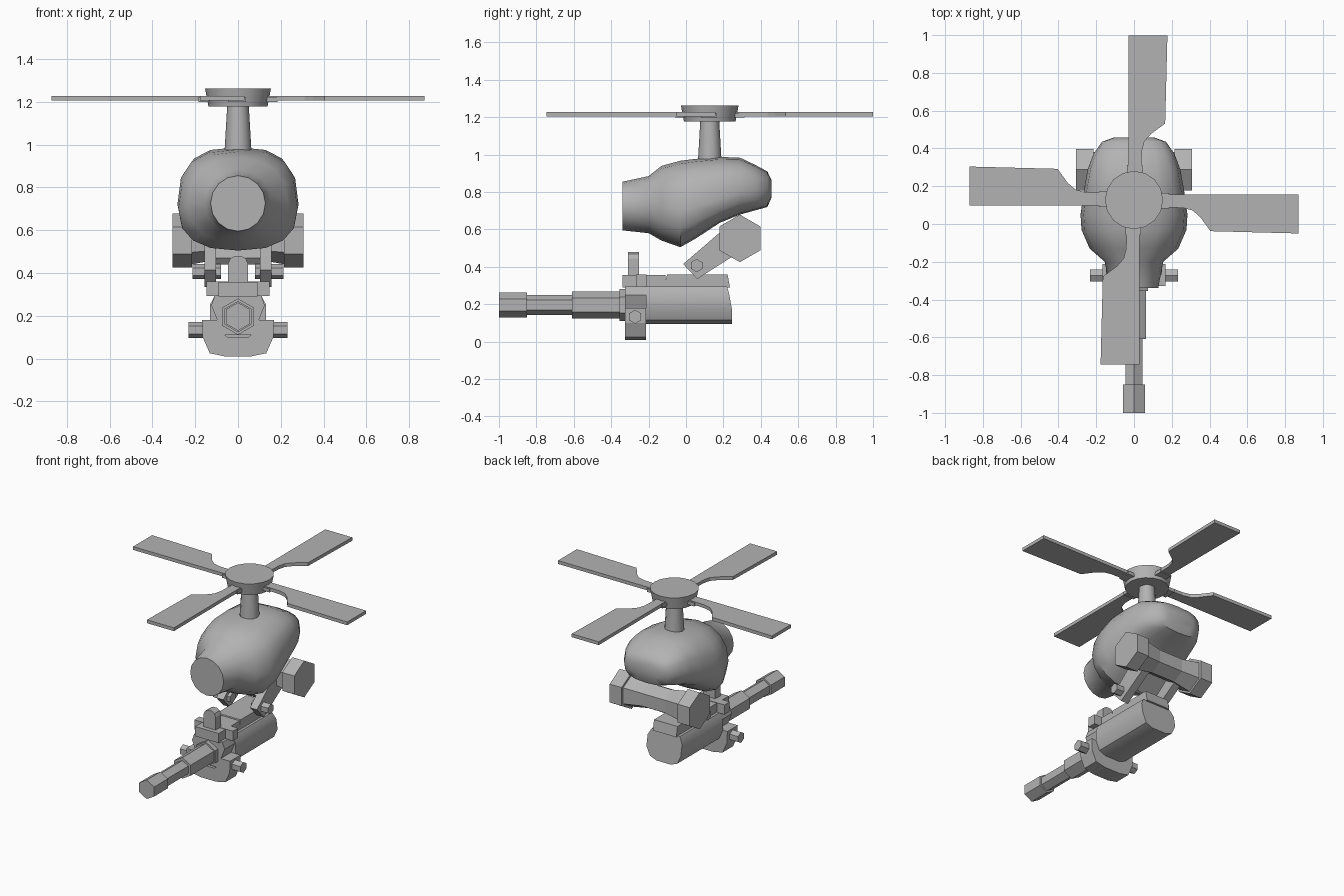
import bpy, bmesh, math
from mathutils import Matrix

if "Cube" in bpy.data.objects:
    bpy.data.objects.remove(bpy.data.objects["Cube"])

grey = bpy.data.materials.new("matte_grey")
grey.diffuse_color = (0.45, 0.45, 0.45, 1)
grey.use_nodes = True
grey.node_tree.nodes["Principled BSDF"].inputs["Base Color"].default_value = grey.diffuse_color


def loft(name, rings, smooth=None):
    """Skin closed rings of equal length and cap both ends."""
    bm = bmesh.new()
    vr = [[bm.verts.new(p) for p in r] for r in rings]
    n = len(vr[0])
    for a, b in zip(vr, vr[1:]):
        for i in range(n):
            j = (i + 1) % n
            bm.faces.new((a[i], a[j], b[j], b[i]))
    bm.faces.new(vr[0])
    bm.faces.new(vr[-1])
    bmesh.ops.recalc_face_normals(bm, faces=bm.faces)
    me = bpy.data.meshes.new(name)
    bm.to_mesh(me)
    bm.free()
    ob = bpy.data.objects.new(name, me)
    bpy.context.collection.objects.link(ob)
    me.materials.append(grey)
    if smooth:
        bpy.ops.object.select_all(action='DESELECT')
        ob.select_set(True)
        bpy.context.view_layer.objects.active = ob
        bpy.ops.object.shade_smooth_by_angle(angle=math.radians(smooth))
    return ob


def prism(name, pts, a, b, axis, smooth=None):
    """Extrude a 2D outline from a to b along an axis."""
    put = {'X': lambda u, v, w: (w, u, v),
           'Y': lambda u, v, w: (u, w, v),
           'Z': lambda u, v, w: (u, v, w)}[axis]
    return loft(name, [[put(u, v, w) for u, v in pts] for w in (a, b)], smooth)


def box(name, x0, x1, y0, y1, z0, z1):
    return prism(name, [(x0, y0), (x1, y0), (x1, y1), (x0, y1)], z0, z1, 'Z')


def ngon(n, r, cu=0, cv=0):
    """Regular outline with one corner pointing up."""
    return [(cu + r * math.sin(2 * math.pi * i / n),
             cv + r * math.cos(2 * math.pi * i / n)) for i in range(n)]


def mirrored(half):
    return half + [(-u, v) for u, v in reversed(half)]


# Fuselage: y, half width, bottom, widest height, top, roundness
sections = [(-0.34, 0.128, 0.595, 0.725, 0.855, 1.0),
            (-0.20, 0.155, 0.58, 0.73, 0.885, 1.0),
            (-0.13, 0.235, 0.54, 0.72, 0.94, 0.9),
            (-0.03, 0.278, 0.505, 0.70, 0.967, 0.8),
            (0.05, 0.283, 0.55, 0.72, 0.977, 0.75),
            (0.18, 0.265, 0.635, 0.76, 0.988, 0.75),
            (0.29, 0.245, 0.68, 0.80, 0.983, 0.75),
            (0.37, 0.215, 0.702, 0.81, 0.945, 0.7),
            (0.435, 0.17, 0.72, 0.82, 0.91, 0.7),
            (0.457, 0.11, 0.77, 0.82, 0.865, 0.7)]
rings = []
for y, hw, zb, zm, zt, e in sections:
    ring = []
    for s, c in ngon(16, 1):
        s, c = (math.copysign(abs(k) ** e, k) if abs(k) > 1e-6 else 0 for k in (s, c))
        ring.append((hw * s, y, zm + c * ((zt - zm) if c > 0 else (zm - zb))))
    rings.append(ring)
loft("fuselage", rings, 40)

# Rotor mast and hub
RY = 0.127
loft("mast", [[(x, y, z) for x, y in ngon(12, r, 0, RY)]
              for r, z in ((0.064, 0.95), (0.05, 1.19))], 40)
loft("rotor_hub", [[(x, y, z) for x, y in ngon(16, r, 0, RY)]
                   for r, z in ((0.138, 1.178), (0.154, 1.262))], 40)

# Four rotor blades with root clips
blade = [(-0.03, 0.08), (0.035, 0.08), (0.042, 0.26), (0.055, 0.31), (0.09, 0.35),
         (0.165, 0.405), (0.177, 0.872), (-0.03, 0.872)]
for i in range(4):
    turn = Matrix.Translation((0, RY, 0)) @ Matrix.Rotation(i * math.pi / 2, 4, 'Z')
    prism(f"rotor_blade_{i}", blade, 1.205, 1.228, 'Z').data.transform(turn)
    box(f"blade_clip_{i}", -0.038, 0.046, 0.1, 0.185, 1.199, 1.222).data.transform(turn)

# Barrel: muzzle, thin tube and sleeve
BZ = 0.196
for name, r, a, b in (("muzzle", 0.066, -1.0, -0.85), ("barrel", 0.053, -0.86, -0.59),
                      ("barrel_sleeve", 0.073, -0.61, -0.3),
                      ("barrel_collar", 0.085, -0.355, -0.3)):
    prism(name, ngon(6, r, 0, BZ), a, b, 'Y')

# Gun body with a bowed rear end
profile = mirrored([(0.055, 0.095), (0.105, 0.115), (0.132, 0.175),
                    (0.132, 0.25), (0.108, 0.295)])
loft("gun_body", [[(x, -0.215, z) for x, z in profile],
                  [(x, 0.245 - 0.025 * max(0, (z - 0.2) / 0.095), z) for x, z in profile]], 40)
prism("gun_neck", mirrored([(0.08, 0.11), (0.095, 0.175), (0.125, 0.25), (0.108, 0.295)]),
      -0.325, -0.21, 'Y')
prism("top_rail", [(-0.12, 0.29), (-0.1, 0.36), (0.222, 0.36), (0.235, 0.29)],
      -0.09, 0.09, 'X')

# Sight mount: crossed plates and a rounded post
box("sight_plate", -0.09, 0.09, -0.34, -0.11, 0.29, 0.357)
box("sight_crossbar", -0.148, 0.148, -0.267, -0.21, 0.293, 0.36)
prism("sight_post", mirrored([(0.046, 0.35), (0.046, 0.445), (0.036, 0.468), (0.015, 0.48)]),
      -0.31, -0.25, 'Y')

# Yoke under the barrel
outer = [(0.168, 0.18), (0.165, 0.1), (0.132, 0.025), (0.06, 0.01)]
inner = [(0.048, 0.1), (0.075, 0.12), (0.095, 0.18)]
prism("yoke", mirrored([inner[2], outer[0], outer[1], outer[2], outer[3]])[:5]
      + [(-x, z) for x, z in reversed(outer)]
      + [(-x, z) for x, z in reversed(inner)] + inner[:2], -0.327, -0.213, 'Y')

# Hinge, arms and wheels on both sides
arm = [(-0.015, 0.415), (0.06, 0.335), (0.28, 0.475), (0.2, 0.6)]
for s, side in ((1, "right"), (-1, "left")):
    prism(f"yoke_pin_{side}", ngon(6, 0.037, -0.272, 0.133), s * 0.14, s * 0.232, 'X')
    prism(f"hinge_pin_{side}", ngon(6, 0.035, 0.057, 0.407), s * 0.08, s * 0.212, 'X')
    prism(f"arm_{side}", arm, s * 0.102, s * 0.156, 'X')
    prism(f"hex_wheel_{side}", ngon(6, 0.127, 0.288, 0.552), s * 0.215, s * 0.307, 'X')

# Crossbeam between the wheels, pinched in the middle
loft("crossbeam", [[(x, y, z) for y, z in ngon(6, r, 0.285, 0.552)]
                   for x, r in ((-0.22, 0.112), (-0.09, 0.088), (0.09, 0.088), (0.22, 0.112))])
prism("arm_plate", [(0.06, 0.47), (0.085, 0.44), (0.23, 0.55), (0.2, 0.595)],
      -0.11, 0.11, 'X')
